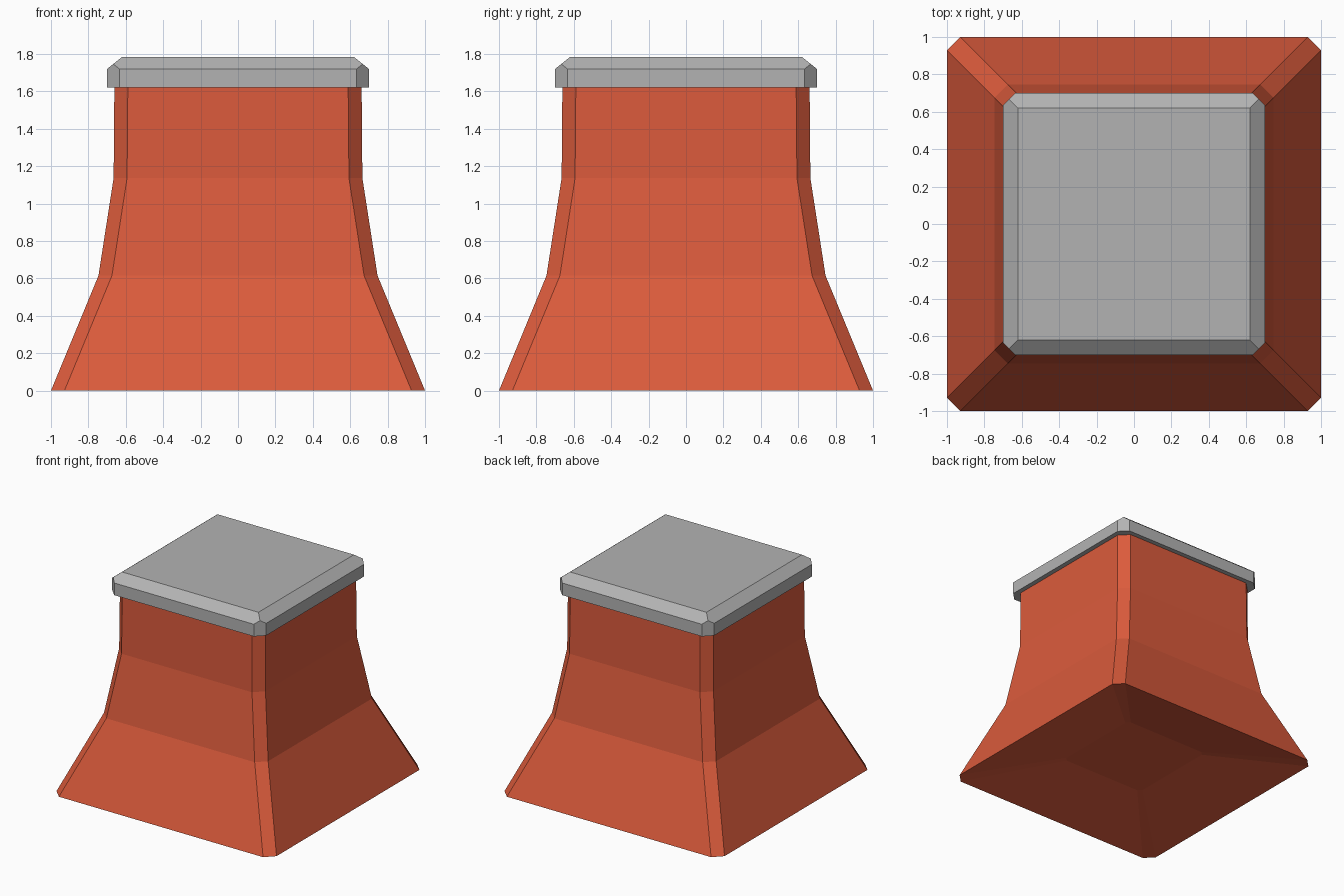
import bpy, bmesh, math

if "Cube" in bpy.data.objects:
    bpy.data.objects.remove(bpy.data.objects["Cube"])


def material(name, rgb):
    m = bpy.data.materials.new(name)
    m.diffuse_color = (*rgb, 1)
    m.use_nodes = True
    m.node_tree.nodes["Principled BSDF"].inputs["Base Color"].default_value = m.diffuse_color
    return m


def outline(half, cut):
    # square outline with cut corners, counter-clockwise
    i = half - cut
    return [(half, -i), (half, i), (i, half), (-i, half),
            (-half, i), (-half, -i), (-i, -half), (i, -half)]


def square(half):
    return [(half, -half), (half, half), (-half, half), (-half, -half)]


def finish(bm, name, mat):
    me = bpy.data.meshes.new(name)
    bm.to_mesh(me)
    bm.free()
    me.materials.append(mat)
    ob = bpy.data.objects.new(name, me)
    bpy.context.collection.objects.link(ob)


red = material("terracotta red", (0.71, 0.105, 0.045))
grey = material("stone grey", (0.45, 0.45, 0.45))

# flared pedestal with chamfered corners; the first two rings make a
# shallow hollow in the underside
bm = bmesh.new()
levels = [(0.13, 0.39, 0.03), (0, 1.0, 0.072), (0.615, 0.746, 0.072),
          (1.137, 0.665, 0.072), (1.62, 0.661, 0.072)]
rings = [[bm.verts.new((x, y, z)) for x, y in outline(h, c)]
         for z, h, c in levels]
for a, b in zip(rings, rings[1:]):
    for k in range(8):
        n = (k + 1) % 8
        bm.faces.new((a[k], a[n], b[n], b[k]))
bm.faces.new(rings[0][::-1])
finish(bm, "pedestal_body", red)

# overhanging cap: mitred top bevel, vertical corner chamfers ending in a point
bm = bmesh.new()
for z, pts in [(1.62, outline(0.70, 0.066)), (1.72, outline(0.70, 0.066)),
               (1.7464, square(0.667)), (1.784, square(0.62))]:
    for x, y in pts:
        bm.verts.new((x, y, z))
bmesh.ops.convex_hull(bm, input=bm.verts)
bmesh.ops.dissolve_limit(bm, angle_limit=math.radians(2),
                         verts=bm.verts, edges=bm.edges)
bmesh.ops.recalc_face_normals(bm, faces=bm.faces)
finish(bm, "cap_slab", grey)
